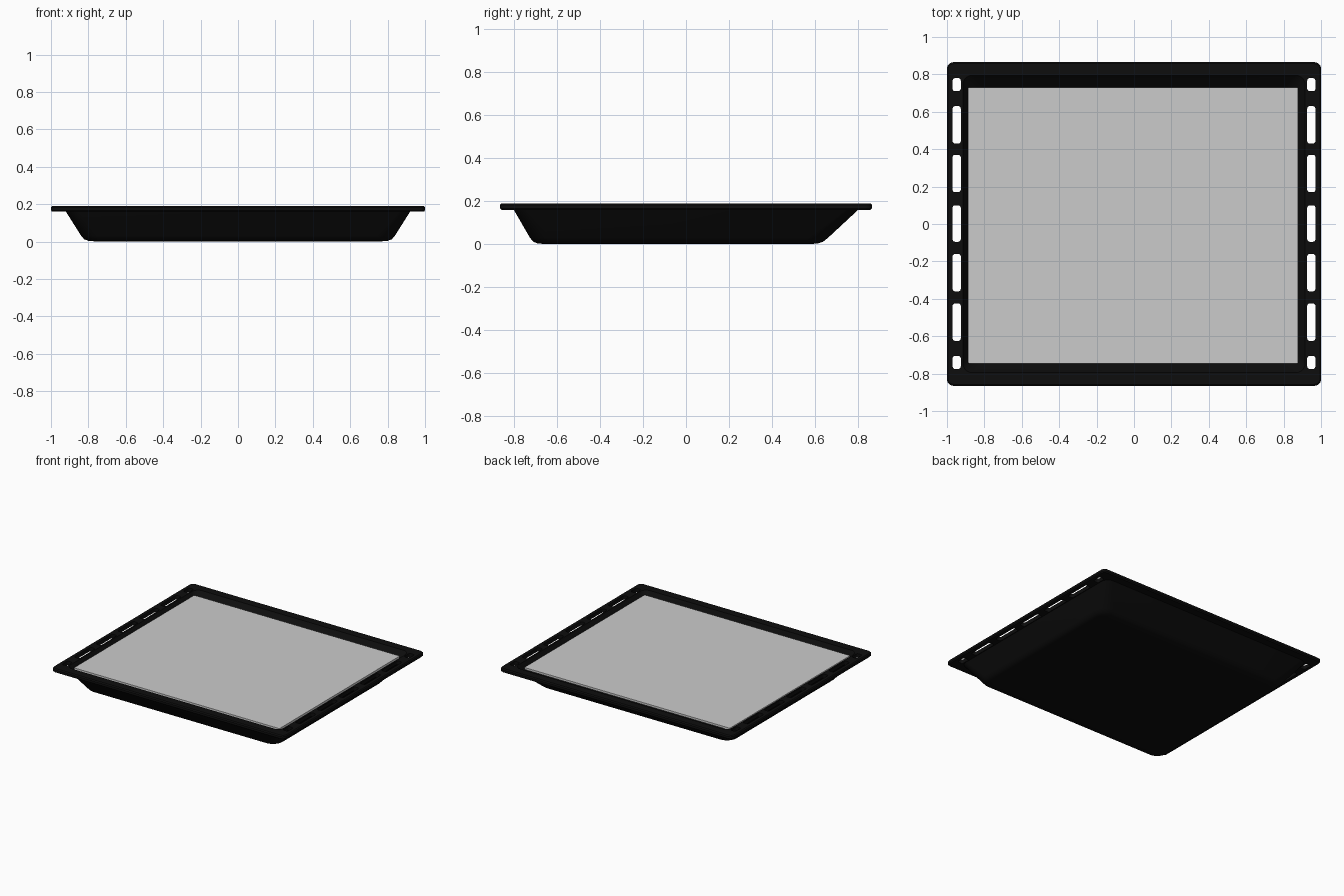
import bpy, bmesh, math

if "Cube" in bpy.data.objects:
    bpy.data.objects.remove(bpy.data.objects["Cube"])

SEG = 6  # segments per rounded corner


def rounded_rect(x0, x1, y0, y1, r):
    """Counter-clockwise outline of a rectangle with rounded corners."""
    pts = []
    corners = [(x1 - r, y1 - r), (x0 + r, y1 - r), (x0 + r, y0 + r), (x1 - r, y0 + r)]
    for i, (cx, cy) in enumerate(corners):
        for k in range(SEG + 1):
            a = math.pi / 2 * (i + k / SEG)
            pts.append((cx + r * math.cos(a), cy + r * math.sin(a)))
    return pts


def add_loft(bm, rings):
    """Closed solid through rings of (x0, x1, y0, y1, radius, z), first and last capped."""
    loops = [[bm.verts.new((x, y, ring[5])) for x, y in rounded_rect(*ring[:5])]
             for ring in rings]
    n = len(loops[0])
    for a, b in zip(loops, loops[1:]):
        for i in range(n):
            j = (i + 1) % n
            bm.faces.new((a[i], a[j], b[j], b[i]))
    bm.faces.new(loops[0])
    bm.faces.new(loops[-1])


def make_object(name, bm):
    bmesh.ops.recalc_face_normals(bm, faces=bm.faces[:])
    mesh = bpy.data.meshes.new(name)
    bm.to_mesh(mesh)
    bm.free()
    obj = bpy.data.objects.new(name, mesh)
    bpy.context.collection.objects.link(obj)
    return obj


def sym(x, y0, y1, r, z):
    return (-x, x, y0, y1, r, z)


# Tray: inner floor, inner wall, rim, then outer wall down to the base
bm = bmesh.new()
add_loft(bm, [
    sym(0.76, -0.66, 0.58, 0.05, 0.012),
    sym(0.795, -0.69, 0.61, 0.07, 0.018),
    sym(0.82, -0.71, 0.64, 0.08, 0.04),
    sym(0.905, -0.785, 0.78, 0.06, 0.17),
    sym(0.915, -0.795, 0.795, 0.05, 0.19),
    sym(0.994, -0.857, 0.857, 0.03, 0.19),
    sym(1.0, -0.865, 0.865, 0.035, 0.183),
    sym(1.0, -0.865, 0.865, 0.035, 0.167),
    sym(0.994, -0.857, 0.857, 0.03, 0.16),
    sym(0.92, -0.80, 0.80, 0.06, 0.16),
    sym(0.838, -0.725, 0.66, 0.09, 0.03),
    sym(0.822, -0.71, 0.637, 0.08, 0.012),
    sym(0.80, -0.69, 0.615, 0.07, 0.004),
    sym(0.75, -0.65, 0.57, 0.05, 0.0),
])
tray = make_object("tray", bm)

# Slots along both side rims
bm = bmesh.new()
spans = [(0.71, 0.78), (0.43, 0.63), (0.17, 0.37), (-0.095, 0.10),
         (-0.36, -0.16), (-0.625, -0.425), (-0.775, -0.705)]
for side in (-1, 1):
    c = side * 0.948
    for y0, y1 in spans:
        add_loft(bm, [(c - 0.022, c + 0.022, y0, y1, 0.014, z) for z in (0.14, 0.22)])
cutter = make_object("slot_cutter", bm)
cutter.hide_render = True
mod = tray.modifiers.new("slots", 'BOOLEAN')
mod.operation = 'DIFFERENCE'
mod.solver = 'EXACT'
mod.object = cutter
bpy.context.view_layer.objects.active = tray
tray.select_set(True)
bpy.ops.object.modifier_apply(modifier=mod.name)
bpy.data.objects.remove(cutter)
bpy.ops.object.shade_smooth_by_angle(angle=math.radians(35))

# Black enamel
enamel = bpy.data.materials.new("black_enamel")
enamel.diffuse_color = (0.004, 0.004, 0.004, 1)
enamel.use_nodes = True
enamel.node_tree.nodes["Principled BSDF"].inputs["Base Color"].default_value = enamel.diffuse_color
tray.data.materials.clear()
tray.data.materials.append(enamel)

# Flat grey sheet lying just below the rim
bm = bmesh.new()
add_loft(bm, [(-0.887, 0.877, -0.745, 0.73, 0.006, z) for z in (0.158, 0.174)])
make_object("sheet", bm)
